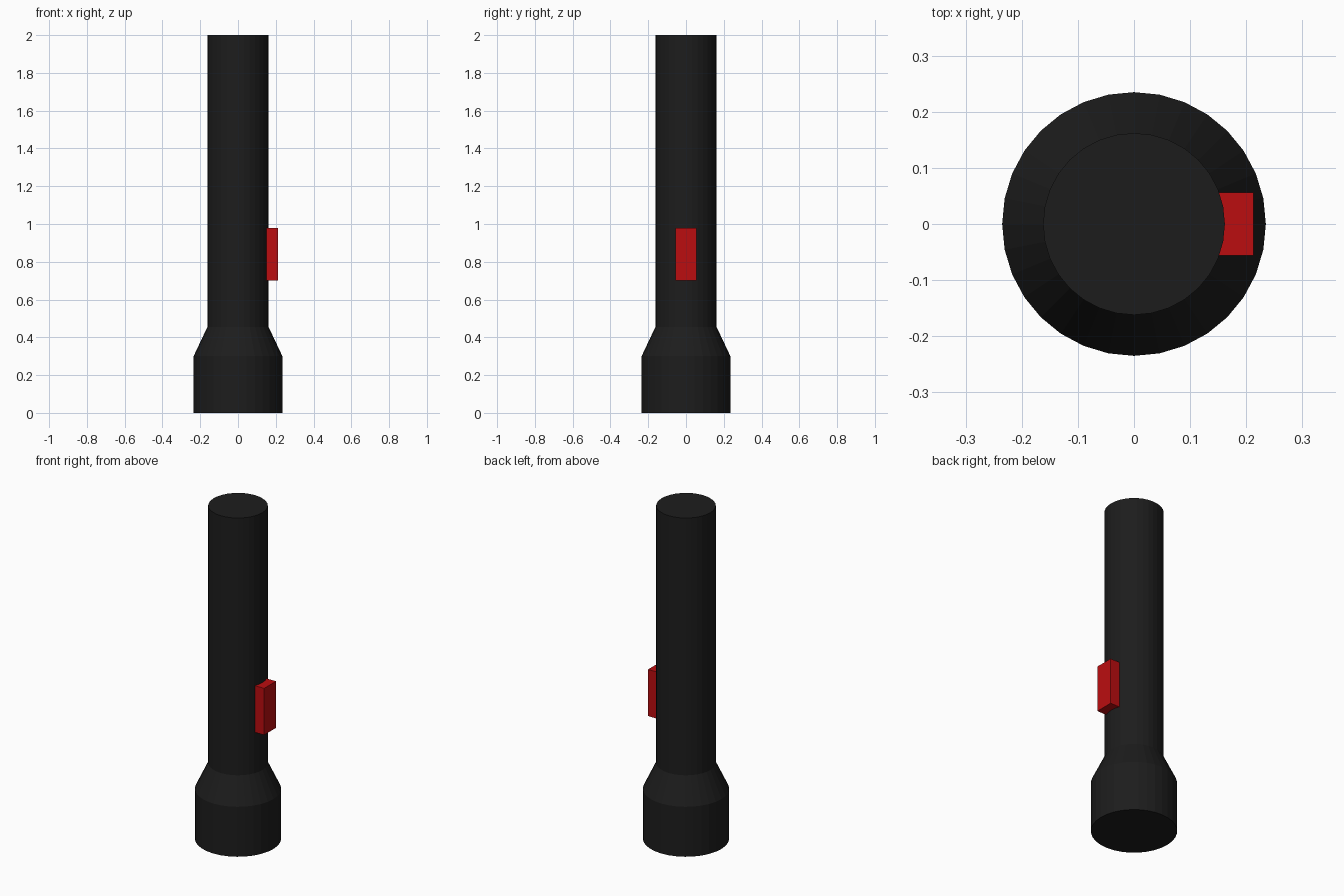
import bpy, bmesh, math

if "Cube" in bpy.data.objects:
    bpy.data.objects.remove(bpy.data.objects["Cube"])

SIDES = 32


def material(name, color):
    mat = bpy.data.materials.new(name)
    mat.diffuse_color = color
    mat.use_nodes = True
    mat.node_tree.nodes["Principled BSDF"].inputs["Base Color"].default_value = mat.diffuse_color
    return mat


def finish(bm, name, mat):
    bmesh.ops.recalc_face_normals(bm, faces=bm.faces)
    mesh = bpy.data.meshes.new(name)
    bm.to_mesh(mesh)
    bm.free()
    mesh.materials.append(mat)
    obj = bpy.data.objects.new(name, mesh)
    bpy.context.collection.objects.link(obj)
    return obj


def turned(name, profile, mat):
    """Closed, flat-shaded solid turned around z from (radius, height) points."""
    bm = bmesh.new()
    rings = []
    for r, z in profile:
        rings.append([bm.verts.new((r * math.cos(math.tau * i / SIDES),
                                    r * math.sin(math.tau * i / SIDES), z))
                      for i in range(SIDES)])
    for low, high in zip(rings, rings[1:]):
        for i in range(SIDES):
            j = (i + 1) % SIDES
            bm.faces.new((low[i], low[j], high[j], high[i]))
    bm.faces.new(rings[0])
    bm.faces.new(rings[-1])
    return finish(bm, name, mat)


def box(name, low, high, mat):
    bm = bmesh.new()
    bmesh.ops.create_cube(bm, size=1)
    for v in bm.verts:
        v.co = [(a + b) / 2 + c * (b - a) for a, b, c in zip(low, high, v.co)]
    return finish(bm, name, mat)


black = material("black_casing", (0.012, 0.012, 0.012, 1))
red = material("red_switch", (0.5, 0.004, 0.005, 1))

# Wide head, tapered collar and long handle in one turned body
turned("torch_body", [(0.235, 0), (0.235, 0.30), (0.162, 0.455), (0.162, 2.0)], black)

# Slide switch on the right side, sunk slightly into the handle
box("switch", (0.145, -0.056, 0.70), (0.213, 0.056, 0.98), red)
